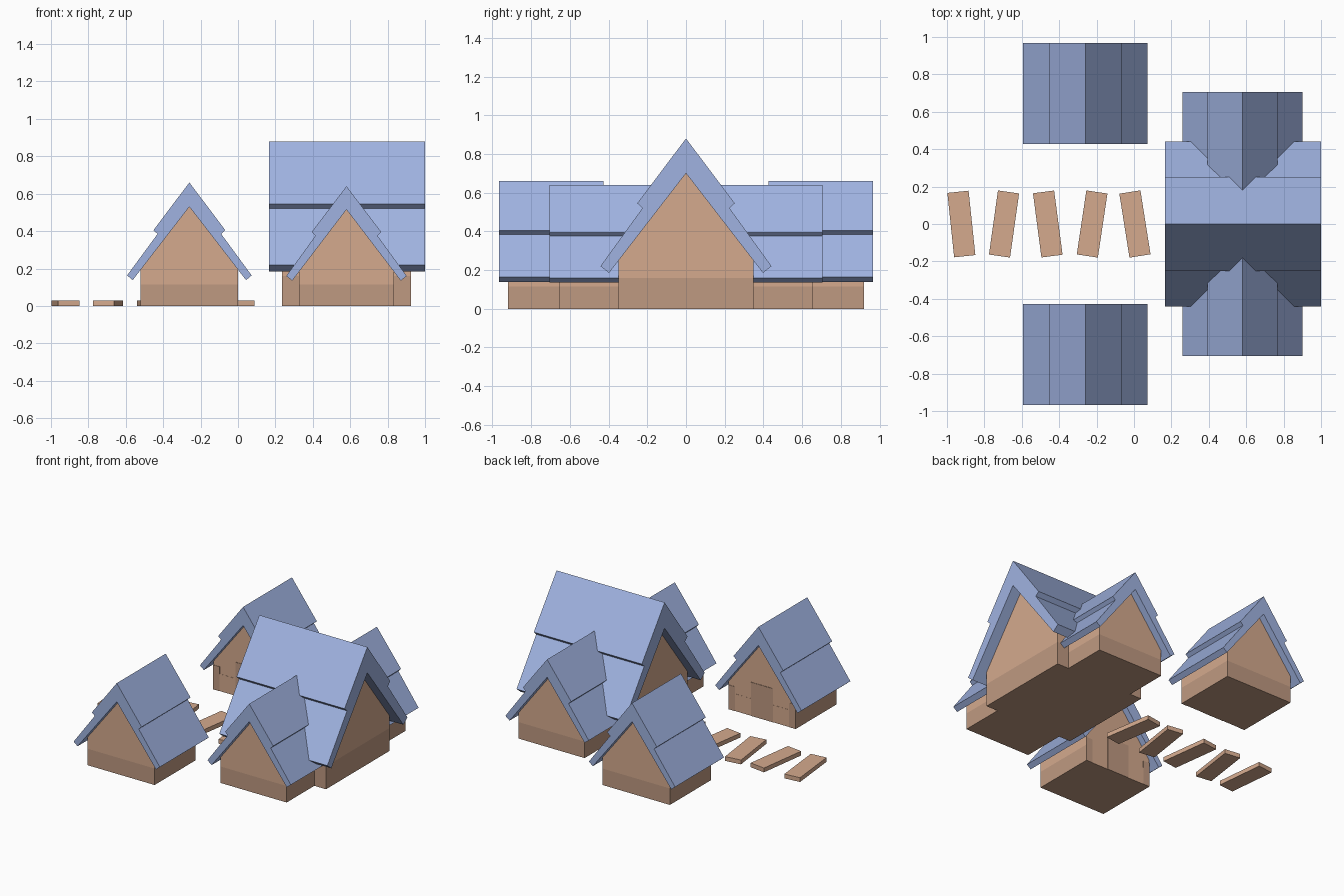
import bpy, bmesh, math
from mathutils import Vector

if "Cube" in bpy.data.objects:
    bpy.data.objects.remove(bpy.data.objects["Cube"])


def material(name, rgb):
    m = bpy.data.materials.new(name)
    m.diffuse_color = (*rgb, 1)
    m.use_nodes = True
    m.node_tree.nodes["Principled BSDF"].inputs["Base Color"].default_value = m.diffuse_color
    return m


ROOF = material("roof_blue", (0.35, 0.45, 0.75))
WALL = material("wall_tan", (0.66, 0.40, 0.27))
BASE = material("base_tan", (0.52, 0.32, 0.22))


def prism(name, profile, centre, start, end, mat, axis="Y"):
    """Extrude a (side, height) profile along Y or X from start to end."""
    def place(u, z, t):
        return Vector((centre + u, t, z)) if axis == "Y" else Vector((t, centre + u, z))
    bm = bmesh.new()
    a = [bm.verts.new(place(u, z, start)) for u, z in profile]
    b = [bm.verts.new(place(u, z, end)) for u, z in profile]
    bm.faces.new(a)
    bm.faces.new(b)
    n = len(profile)
    for i in range(n):
        j = (i + 1) % n
        bm.faces.new((a[i], a[j], b[j], b[i]))
    bmesh.ops.recalc_face_normals(bm, faces=bm.faces)
    me = bpy.data.meshes.new(name)
    bm.to_mesh(me)
    bm.free()
    me.materials.append(mat)
    ob = bpy.data.objects.new(name, me)
    bpy.context.collection.objects.link(ob)
    return ob


def rect(u0, u1, z0, z1):
    return [(u0, z0), (u1, z0), (u1, z1), (u0, z1)]


def hut(name, centre, half_wall, base_top, inner_apex, outer, walls, roof, axis="Y"):
    """Gabled hut: plinth, gable wall and a two-tier roof.
    outer = right half of the roof outline: apex, step, step inset, eave, eave underside."""
    eave = outer[-1]
    wall_top = inner_apex - (inner_apex - eave[1]) * half_wall / eave[0]
    prism(name + "_base", rect(-half_wall, half_wall, 0, base_top), centre, *walls, BASE, axis)
    prism(name + "_gable_wall", [(-half_wall, base_top), (half_wall, base_top),
          (half_wall, wall_top), (0, inner_apex), (-half_wall, wall_top)],
          centre, *walls, WALL, axis)
    left = [(-u, z) for u, z in reversed(outer[1:])]
    prism(name + "_roof", outer + [(0, inner_apex)] + left, centre, *roof, ROOF, axis)


# Two small huts with doors and corner posts facing the path
small_roof = [(0, 0.66), (0.192, 0.405), (0.17, 0.385), (0.333, 0.163), (0.303, 0.138)]
for side, tag in ((-1, "front"), (1, "back")):
    hut(tag + "_hut", -0.26, 0.26, 0.115, 0.53, small_roof,
        (side * 0.92, side * 0.47), (side * 0.967, side * 0.427))
    face = (side * 0.472, side * 0.467)
    prism(tag + "_hut_door", rect(-0.085, 0.085, 0, 0.235), -0.26, *face, BASE)
    for s in (-1, 1):
        prism(tag + "_hut_post", rect(*sorted((s * 0.21, s * 0.26)), 0, 0.17),
              -0.26, *face, BASE)
        prism(tag + "_hut_panel", rect(*sorted((s * 0.085, s * 0.21)), 0, 0.12),
              -0.26, side * 0.472, side * 0.469, WALL)

# Main hall, ridge along x
main_roof = [(0, 0.88), (0.252, 0.545), (0.225, 0.52), (0.442, 0.22), (0.398, 0.185)]
hut("main_hall", 0, 0.35, 0.16, 0.70, main_roof, (0.235, 0.925), (0.165, 1.0), "X")

# Gabled wings on both long sides of the hall
wing_roof = [(0, 0.64), (0.186, 0.395), (0.166, 0.375), (0.322, 0.16), (0.29, 0.135)]
for side, tag in ((-1, "front"), (1, "back")):
    hut(tag + "_wing", 0.58, 0.255, 0.115, 0.515, wing_roof,
        (side * 0.655, side * 0.22), (side * 0.705, side * 0.165))

# Path planks, alternately turned
for x, deg in ((-0.923, 6), (-0.695, -8), (-0.461, 7.5), (-0.224, -8.5), (0.005, 9)):
    plank = prism("path_plank", rect(-0.057, 0.057, 0, 0.03), 0, -0.173, 0.173, WALL)
    plank.location.x = x
    plank.rotation_euler.z = math.radians(deg)
